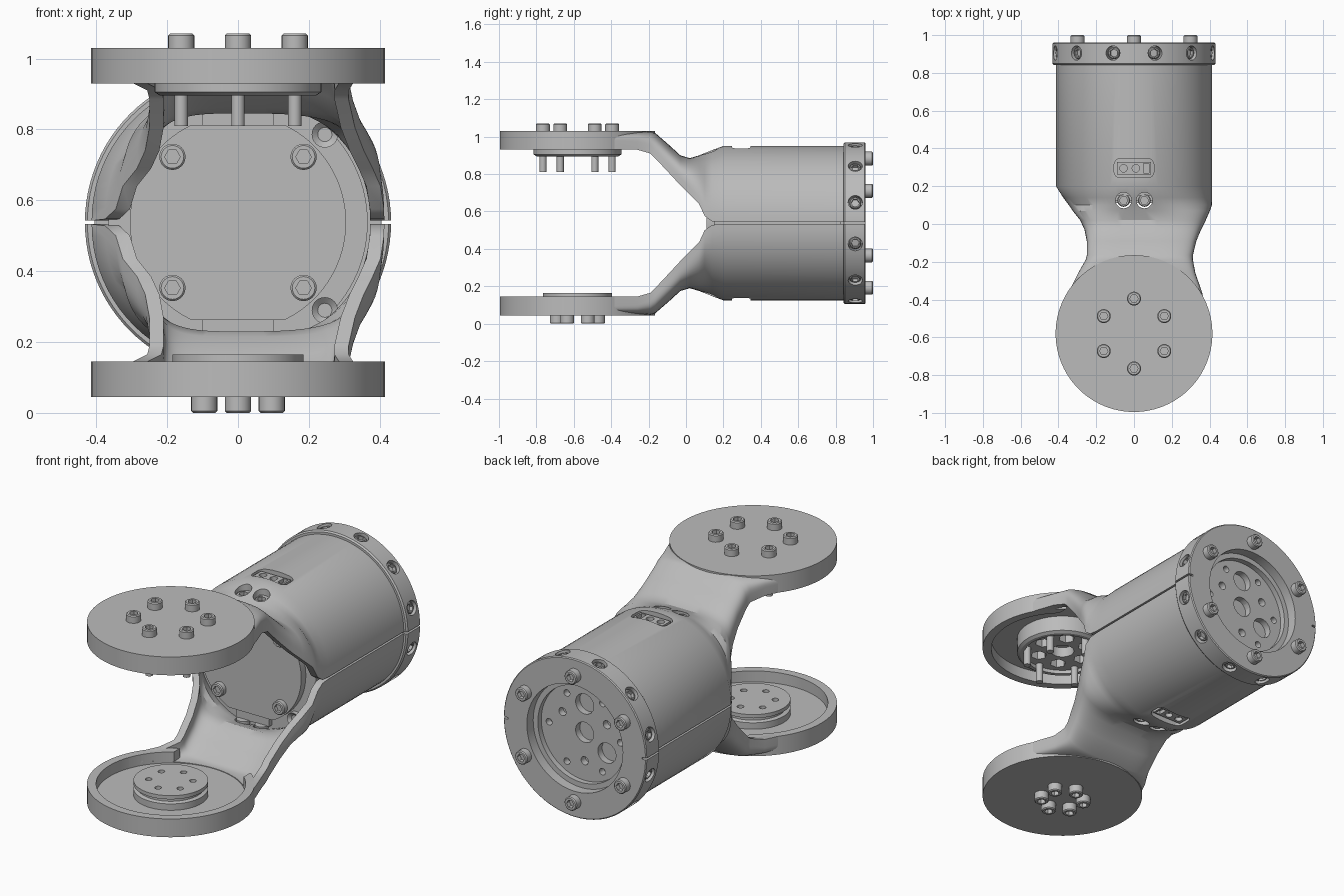
import bpy, bmesh, math
from math import sin, cos, pi
from mathutils import Vector, Matrix

old = bpy.data.objects.get("Cube")
if old:
    bpy.data.objects.remove(old, do_unlink=True)

ZC = 0.5375            # height of the barrel axis
HUB = Vector((0, -0.58, 0))   # centre of the fork discs
parts = []

metal = bpy.data.materials.new("satin grey metal")
metal.use_nodes = True
grey = (0.5, 0.5, 0.5, 1)
metal.diffuse_color = grey
metal.node_tree.nodes["Principled BSDF"].inputs["Base Color"].default_value = grey


def add(name, bm):
    bmesh.ops.remove_doubles(bm, verts=bm.verts, dist=1e-5)
    bmesh.ops.recalc_face_normals(bm, faces=bm.faces)
    me = bpy.data.meshes.new(name)
    bm.to_mesh(me)
    bm.free()
    me.materials.append(metal)
    ob = bpy.data.objects.new(name, me)
    bpy.context.collection.objects.link(ob)
    parts.append(ob)
    return ob


def lathe(name, profile, origin, axis, seg=72, closed=False):
    """Spin (radius, height) points; a negative radius makes a hexagon."""
    bm = bmesh.new()
    frame = Matrix.Translation(origin) @ Vector(axis).to_track_quat('Z', 'Y').to_matrix().to_4x4()
    rows = []
    for i in range(seg):
        a = 2 * pi * i / seg
        flat = cos(pi / 6) / cos(a % (pi / 3) - pi / 6)
        row = []
        for r, h in profile:
            q = r if r >= 0 else -r * flat
            row.append(bm.verts.new(frame @ Vector((q * cos(a), q * sin(a), h))))
        rows.append(row)
    n = len(profile)
    for i in range(seg):
        a, b = rows[i], rows[(i + 1) % seg]
        for j in range(n if closed else n - 1):
            k = (j + 1) % n
            corners = [a[j], b[j], b[k], a[k]]
            if profile[j][0] == 0:
                corners = [a[j], b[k], a[k]]
            elif profile[k][0] == 0:
                corners = [a[j], b[j], a[k]]
            bm.faces.new(corners)
    return add(name, bm)


def cyl(name, r, origin, axis, length, seg=32):
    return lathe(name, [(0, 0), (r, 0), (r, length), (0, length)], origin, axis, seg)


def bolt(name, origin, axis, r=0.037, h=0.04):
    """Socket head bolt standing on origin."""
    return lathe(name, [(0, 0), (r, 0), (r, h - 0.005), (r - 0.005, h), (-0.022, h),
                        (-0.022, h * 0.4), (0, h * 0.4)], origin, axis, 24)


def box(name, lo, hi, round_z=0):
    bm = bmesh.new()
    bmesh.ops.create_cube(bm, size=1)
    lo, hi = Vector(lo), Vector(hi)
    for v in bm.verts:
        v.co = (lo + hi) / 2 + v.co * (hi - lo)
    if round_z:
        up = [e for e in bm.edges if abs(e.verts[0].co.z - e.verts[1].co.z) > 1e-4]
        bmesh.ops.bevel(bm, geom=up, offset=round_z, segments=4, affect='EDGES', profile=0.5)
    return add(name, bm)


def cut(ob, cutters):
    for c in cutters:
        m = ob.modifiers.new("cut", 'BOOLEAN')
        m.operation, m.solver, m.object = 'DIFFERENCE', 'EXACT', c
        bpy.context.view_layer.objects.active = ob
        bpy.ops.object.modifier_apply(modifier=m.name)
        parts.remove(c)
        bpy.data.objects.remove(c, do_unlink=True)


def mirror(ob, name):
    ob2 = ob.copy()
    ob2.data = ob.data.copy()
    ob2.name = name
    ob2.data.transform(Matrix.Translation((0, 0, 2 * ZC)) @ Matrix.Scale(-1, 4, (0, 0, 1)))
    ob2.data.flip_normals()
    bpy.context.collection.objects.link(ob2)
    parts.append(ob2)


def ring_points(r, count, start=0):
    return [(r * cos(start + 2 * pi * i / count), r * sin(start + 2 * pi * i / count))
            for i in range(count)]


# Upper half shell: y, left half width, right half width, edge z, crown z, squareness
stations = [(-.45, .38, .38, .93, 1.02, .2), (-.36, .345, .36, .93, 1.022, .25),
            (-.26, .296, .325, .93, 1.025, .3), (-.19, .256, .312, .91, 1.028, .4),
            (-.165, .25, .312, .885, 1.02, .45), (-.09, .25, .33, .805, .955, .5),
            (-.03, .262, .355, .74, .9, .55), (.02, .285, .38, .69, .885, .62),
            (.07, .325, .402, .64, .9, .75), (.1, .345, .412, .575, .912, .9),
            (.14, .375, .413, .547, .928, .95), (.2, .413, .413, .5425, .95, 1),
            (.855, .413, .413, .5425, .95, 1)]
WALL, ARC = 0.04, 40
bm = bmesh.new()
loops = []
for y, wl, wr, zb, zt, p in stations:
    loop = []
    for t, order in ((0, range(ARC + 1)), (WALL, range(ARC, -1, -1))):
        for i in order:
            a = pi * i / ARC
            c, s = cos(a), max(sin(a), 0)
            w = (wr if c > 0 else wl) - t
            x = math.copysign(abs(c) ** p, c) * w if abs(c) > 1e-6 else 0
            z = zb + (zt - t - zb) * (s ** p if s > 1e-6 else 0)
            loop.append(bm.verts.new((x, y, z)))
    loops.append(loop)
n = len(loops[0])
for a, b in zip(loops, loops[1:]):
    for j in range(n):
        k = (j + 1) % n
        bm.faces.new((a[j], a[k], b[k], b[j]))
for loop in (loops[0], loops[-1]):
    for j in range(ARC):
        bm.faces.new((loop[j], loop[j + 1], loop[n - 2 - j], loop[n - 1 - j]))
shell = add("upper_shell", bm)
cut(shell, [cyl("cavity_cutter", .37, HUB + Vector((0, 0, .85)), (0, 0, 1), .14, 72),
            box("window_cutter", (-.105, .245, .8), (.105, .345, 1.1), .03)]
    + [cyl("hole_cutter", .042, (x, .125, .8), (0, 0, 1), .3) for x in (-.055, .055)])
mirror(shell, "lower_shell")

# Fork disc cups, open towards the neck
cup = lathe("upper_disc", [(0, 1.03), (.415, 1.03), (.415, .93), (.37, .93), (.37, .99), (0, .99)],
            HUB, (0, 0, 1), 96)
cut(cup, [box("neck_cutter", (-.2, -.32, .9), (.25, -.1, .99))])
mirror(cup, "lower_disc")

# Window connector and screws, top and bottom
for x in (-.055, .055):
    mirror(bolt("upper_shell_screw", (x, .125, .86), (0, 0, 1), .034, .04), "lower_shell_screw")
socket = box("upper_connector", (-.09, .262, .88), (.09, .328, .935))
cut(socket, [cyl("pin_cutter", .02, (x, .295, .915), (0, 0, 1), .1, 16) for x in (-.055, .01)]
    + [box("slot_cutter", (.05, .27, .915), (.08, .32, 1))])
mirror(socket, "lower_connector")

# Upper hub with pockets, bolts and long shanks
lathe("upper_hub_ring", [(.235, 1), (.235, .905), (.22, .895), (.2, .895), (.2, 1)],
      HUB, (0, 0, 1), 72, True)
hub = cyl("upper_hub_plate", .21, HUB + Vector((0, 0, .915)), (0, 0, 1), .08, 72)
cut(hub, [cyl("pocket_cutter", .042, HUB + Vector((x, y, .89)), (0, 0, 1), .08, 6)
          for x, y in ring_points(.13, 6)]
    + [cyl("centre_cutter", .06, HUB + Vector((0, 0, .89)), (0, 0, 1), .08)])
for x, y in ring_points(.185, 6, pi / 6):
    bolt("upper_hub_bolt", HUB + Vector((x, y, 1.03)), (0, 0, 1))
    cyl("upper_hub_shank", .019, HUB + Vector((x, y, .81)), (0, 0, 1), .2, 20)

# Lower grooved hub with holes, bolts beneath
hub = lathe("lower_hub", [(0, .08), (.185, .08), (.185, .12), (.165, .125), (.165, .145),
                          (.185, .145), (.185, .165), (0, .165)], HUB, (0, 0, 1))
cut(hub, [cyl("hole_cutter", .017, HUB + Vector((x, y, .13)), (0, 0, 1), .1, 20)
          for x, y in ring_points(.11, 6, pi / 6)])
for x, y in ring_points(.11, 6, pi / 6):
    bolt("lower_hub_bolt", HUB + Vector((x, y, .045)), (0, 0, -1), h=.045)

# Motor core and its front plate with flat top and bottom
cyl("motor_core", .366, (0, .15, ZC), (0, 1, 0), .68, 96)
plate = cyl("front_plate", .305, (0, .11, ZC), (0, 1, 0), .08, 96)
for v in plate.data.vertices:
    v.co.z = min(max(v.co.z, ZC - .275), ZC + .275)
mirror(box("upper_plate_block", (-.1, .125, ZC + .25), (.1, .2, ZC + .325)), "lower_plate_block")
for x in (-.185, .185):
    mirror(bolt("upper_plate_bolt", (x, .11, ZC + .185), (0, -1, 0), h=.03), "lower_plate_bolt")
boss = lathe("upper_core_boss", [(0, 0), (.037, 0), (.037, .03), (.02, .015), (0, .015)],
             (.245, .155, ZC + .248), (0, -1, 0), 24)
mirror(boss, "lower_core_boss")

# Rear clamp ring with radial screws and axial bolts
ring = lathe("rear_ring", [(.425, .842), (.432, .85), (.432, .955), (.427, .96), (.29, .96),
                           (.29, .842)], (0, 0, ZC), (0, 1, 0), 96, True)
radial = [Vector((c, 0, s)) for c, s in ring_points(1, 12, pi / 12)]
base = Vector((0, .905, ZC))
cut(ring, [cyl("radial_cutter", .038, base + d * .395, d, .1, 24) for d in radial]
    + [box("seam_cutter", (s * .44 - .035, .83, ZC - .005), (s * .44 + .035, 1, ZC + .005))
       for s in (-1, 1)])
for d in radial:
    bolt("radial_screw", base + d * .39, d, .031, .032)
for x, z in ring_points(.345, 6, pi / 6):
    bolt("rear_bolt", (x, .96, ZC + z), (0, 1, 0))

# Recessed output flange
flange = cyl("output_flange", .295, (0, .83, ZC), (0, 1, 0), .045, 72)
holes = [(.055, 0, 0)] + [(.055, x, z) for x, z in ring_points(.155, 3, pi / 2)]
holes += [(.022, x, z) for x, z in ring_points(.155, 3, pi / 6)]
holes += [(.018, x, z) for x, z in ring_points(.215, 6, pi / 3)]
cut(flange, [cyl("flange_cutter", r, (x, .838, ZC + z), (0, 1, 0), .1, 24) for r, x, z in holes])
lathe("output_step", [(.295, .85), (.295, .905), (.262, .905), (.262, .85)],
      (0, 0, ZC), (0, 1, 0), 72, True)

# Smooth curved faces, keep machined edges sharp
bpy.ops.object.select_all(action='DESELECT')
for ob in parts:
    ob.select_set(True)
bpy.context.view_layer.objects.active = parts[0]
bpy.ops.object.shade_smooth_by_angle(angle=math.radians(32))
